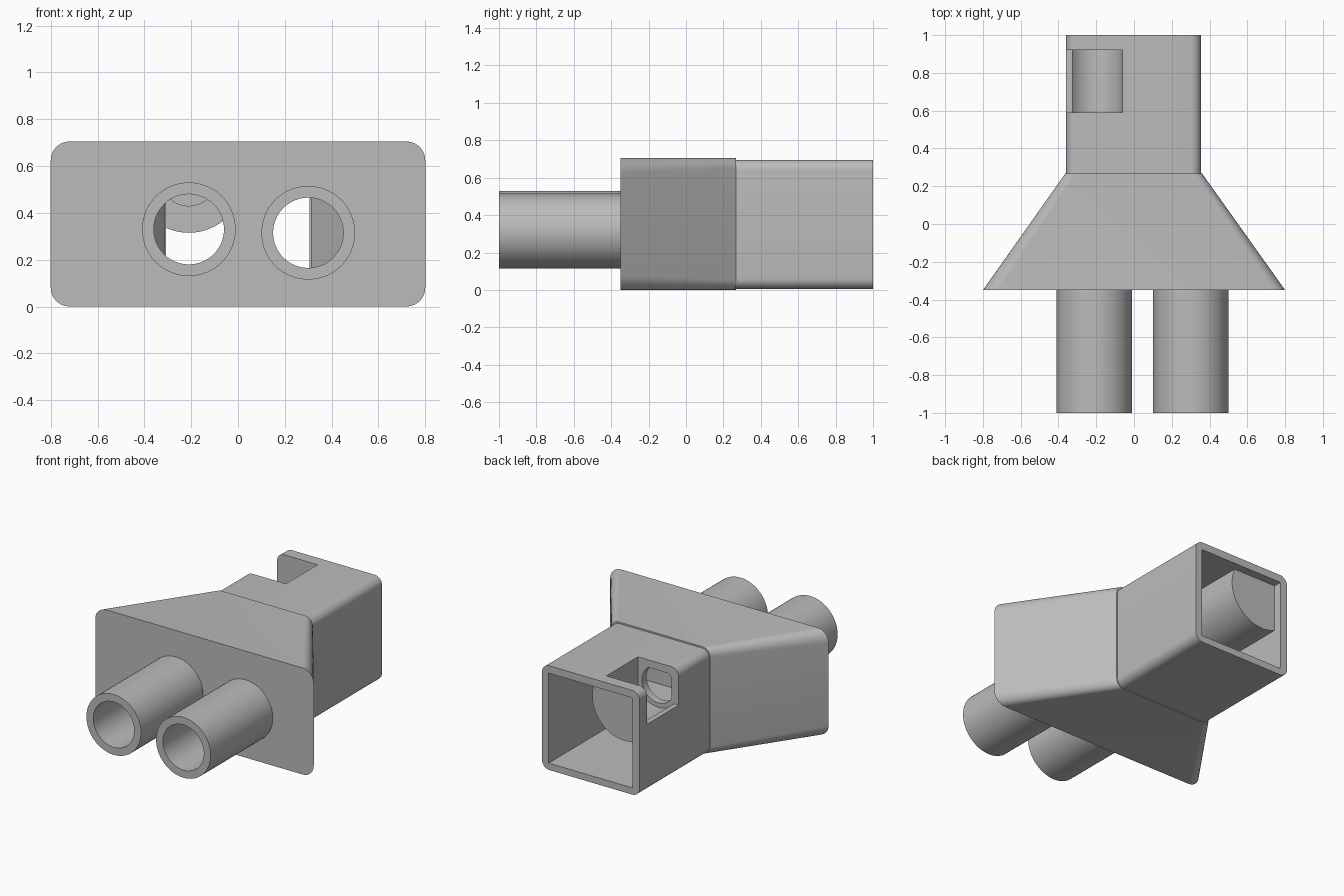
import bpy, bmesh, math
from mathutils import Vector, Matrix

if "Cube" in bpy.data.objects:
    bpy.data.objects.remove(bpy.data.objects["Cube"], do_unlink=True)

grey = bpy.data.materials.new("plain grey")
grey.use_nodes = True
grey.diffuse_color = (0.5, 0.5, 0.5, 1)
grey.node_tree.nodes["Principled BSDF"].inputs["Base Color"].default_value = (0.5, 0.5, 0.5, 1)


def finish(name, bm):
    bmesh.ops.recalc_face_normals(bm, faces=bm.faces)
    mesh = bpy.data.meshes.new(name)
    bm.to_mesh(mesh)
    bm.free()
    mesh.materials.append(grey)
    obj = bpy.data.objects.new(name, mesh)
    bpy.context.collection.objects.link(obj)
    return obj


def rounded_rect(x0, x1, z0, z1, r, y, steps=8):
    """Points of a rounded rectangle lying across the y axis."""
    if r == 0:
        return [Vector((x, y, z)) for x, z in ((x1, z1), (x0, z1), (x0, z0), (x1, z0))]
    points = []
    corners = ((x1 - r, z1 - r), (x0 + r, z1 - r), (x0 + r, z0 + r), (x1 - r, z0 + r))
    for i, (cx, cz) in enumerate(corners):
        for k in range(steps + 1):
            a = math.pi / 2 * (i + k / steps)
            points.append(Vector((cx + r * math.cos(a), y, cz + r * math.sin(a))))
    return points


def loft(name, first, second):
    bm = bmesh.new()
    a = [bm.verts.new(p) for p in first]
    b = [bm.verts.new(p) for p in second]
    bm.faces.new(a)
    bm.faces.new(b[::-1])
    for i in range(len(a)):
        j = (i + 1) % len(a)
        bm.faces.new((a[i], b[i], b[j], a[j]))
    return finish(name, bm)


def block(name, x0, x1, y0, y1, z0, z1):
    return loft(name, rounded_rect(x0, x1, z0, z1, 0, y0), rounded_rect(x0, x1, z0, z1, 0, y1))


def rod(name, x, z, radius, y0, y1):
    bm = bmesh.new()
    place = Matrix.Translation((x, (y0 + y1) / 2, z)) @ Matrix.Rotation(math.pi / 2, 4, "X")
    bmesh.ops.create_cone(bm, cap_ends=True, segments=64, radius1=radius, radius2=radius,
                          depth=y1 - y0, matrix=place)
    return finish(name, bm)


def combine(obj, other, operation="DIFFERENCE"):
    """Boolean the other solid into obj and discard it."""
    mod = obj.modifiers.new("cut", "BOOLEAN")
    mod.operation, mod.object, mod.solver = operation, other, "EXACT"
    bpy.context.view_layer.update()
    mesh = bpy.data.meshes.new_from_object(obj.evaluated_get(bpy.context.evaluated_depsgraph_get()))
    obj.modifiers.clear()
    obj.data = mesh
    bpy.data.objects.remove(other, do_unlink=True)


def pocket_cuts():
    """Cradle with an open top and a slot through the side wall."""
    return [rod("cradle_cutter", -0.21, 0.55, 0.15, 0.59, 0.92),
            block("top_cutter", -0.359, -0.061, 0.59, 0.92, 0.55, 0.9),
            block("side_cutter", -0.5, -0.3, 0.59, 0.92, 0.455, 0.9)]


SEAM = 0.268
SPOUTS = {"right_spout": (-0.21, 0.33), "left_spout": (0.30, 0.315)}

# Tapered hollow funnel
funnel = loft("funnel", rounded_rect(-0.8, 0.8, 0, 0.705, 0.08, -0.35),
              rounded_rect(-0.363, 0.36, 0, 0.705, 0.055, SEAM))
combine(funnel, loft("funnel_cutter", rounded_rect(-0.71, 0.71, 0.05, 0.645, 0, -0.3),
                     rounded_rect(-0.306, 0.306, 0.05, 0.645, 0, SEAM + 0.01)))

# Front spouts, opening into the funnel
spouts = []
for name, (x, z) in SPOUTS.items():
    combine(funnel, rod("bore_cutter", x, z, 0.15, -0.5, -0.2))
    spout = rod(name, x, z, 0.2, -1, -0.349)
    combine(spout, rod("bore_cutter", x, z, 0.15, -1.1, -0.2))
    spouts.append(spout)

# Square rear sleeve
sleeve = loft("sleeve", rounded_rect(-0.36, 0.355, 0.005, 0.695, 0.055, SEAM - 0.002),
              rounded_rect(-0.36, 0.355, 0.005, 0.695, 0.055, 1))
combine(sleeve, block("sleeve_cutter", -0.308, 0.305, 0.1, 1.1, 0.05, 0.645))

# Round holder tucked into the sleeve's upper corner
holder = rod("holder", -0.21, 0.55, 0.235, 0.54, 0.945)
combine(holder, block("holder_limit", -0.33, 0.2, 0.4, 1, 0.2, 0.67), "INTERSECT")
combine(holder, rod("sight_cutter", -0.21, 0.55, 0.12, 0.45, 0.7))
for part in (sleeve, holder):
    for cutter in pocket_cuts():
        combine(part, cutter)

# Smooth rounded surfaces, keep edges crisp
for obj in [funnel, sleeve, holder] + spouts:
    bpy.ops.object.select_all(action="DESELECT")
    obj.select_set(True)
    bpy.context.view_layer.objects.active = obj
    bpy.ops.object.shade_smooth_by_angle(angle=math.radians(30))
